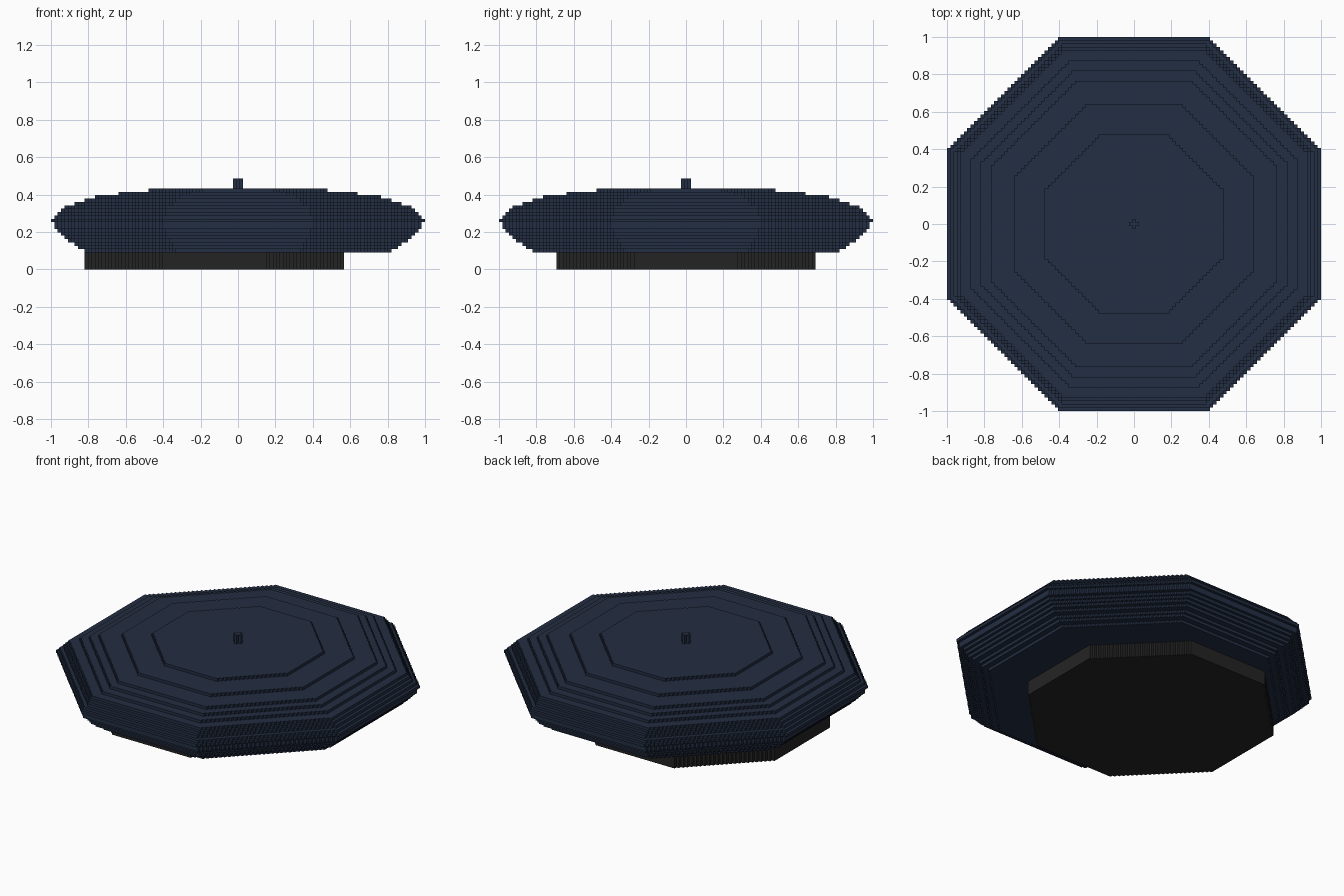
import bpy, bmesh

if "Cube" in bpy.data.objects:
    bpy.data.objects.remove(bpy.data.objects["Cube"])

V = 2 / 111          # cell size
BASE_SHIFT = -7      # base sits off centre along x

def material(name, rgb):
    m = bpy.data.materials.new(name)
    m.diffuse_color = (*rgb, 1)
    m.use_nodes = True
    m.node_tree.nodes["Principled BSDF"].inputs["Base Color"].default_value = m.diffuse_color
    return m

NAVY = material("dark navy", (0.0168, 0.0273, 0.056))
BLACK = material("soft black", (0.0176, 0.0176, 0.0176))

def octagon(r, layer, shift=0):
    """Cells of one stepped octagonal layer."""
    reach = int(2 ** 0.5 * r)
    return {(x + shift, y, layer)
            for x in range(-r, r + 1) for y in range(-r, r + 1)
            if abs(x) + abs(y) <= reach}

# Unit-cell faces: direction and the four corners on that side
SIDES = []
for axis in range(3):
    for s in (-1, 1):
        corners = []
        for a, b in ((0, 0), (1, 0), (1, 1), (0, 1)):
            c = [0, 0, 0]
            c[axis] = (s + 1) // 2
            c[(axis + 1) % 3], c[(axis + 2) % 3] = a, b
            corners.append(tuple(c))
        d = [0, 0, 0]
        d[axis] = s
        SIDES.append((tuple(d), corners if s > 0 else corners[::-1]))

def build(name, cells, solid, mat):
    """Mesh the outer faces of the cells, skipping those against solid."""
    bm = bmesh.new()
    verts = {}

    def vert(p):
        if p not in verts:
            verts[p] = bm.verts.new(((p[0] - 0.5) * V, (p[1] - 0.5) * V, p[2] * V))
        return verts[p]

    for x, y, z in sorted(cells):
        for (dx, dy, dz), corners in SIDES:
            if (x + dx, y + dy, z + dz) not in solid:
                bm.faces.new([vert((x + a, y + b, z + c)) for a, b, c in corners])
    mesh = bpy.data.meshes.new(name)
    bm.to_mesh(mesh)
    bm.free()
    mesh.materials.append(mat)
    bpy.context.collection.objects.link(bpy.data.objects.new(name, mesh))

# Base plinth: five layers
base = set().union(*(octagon(38, k, BASE_SHIFT) for k in range(5)))

# Disc: layer radii from the underside to the top
RADII = [45, 47, 48, 50, 51, 52, 53, 54, 54, 55,
         54, 53, 52, 51, 48, 45, 42, 35, 26]
disc = set().union(*(octagon(r, 5 + i) for i, r in enumerate(RADII)))

# Centre peg: small plus-shaped column
peg = set().union(*(octagon(1, k) for k in range(24, 27)))

solid = base | disc | peg
build("base", base, solid, BLACK)
build("disc", disc, solid, NAVY)
build("peg", peg, solid, NAVY)
